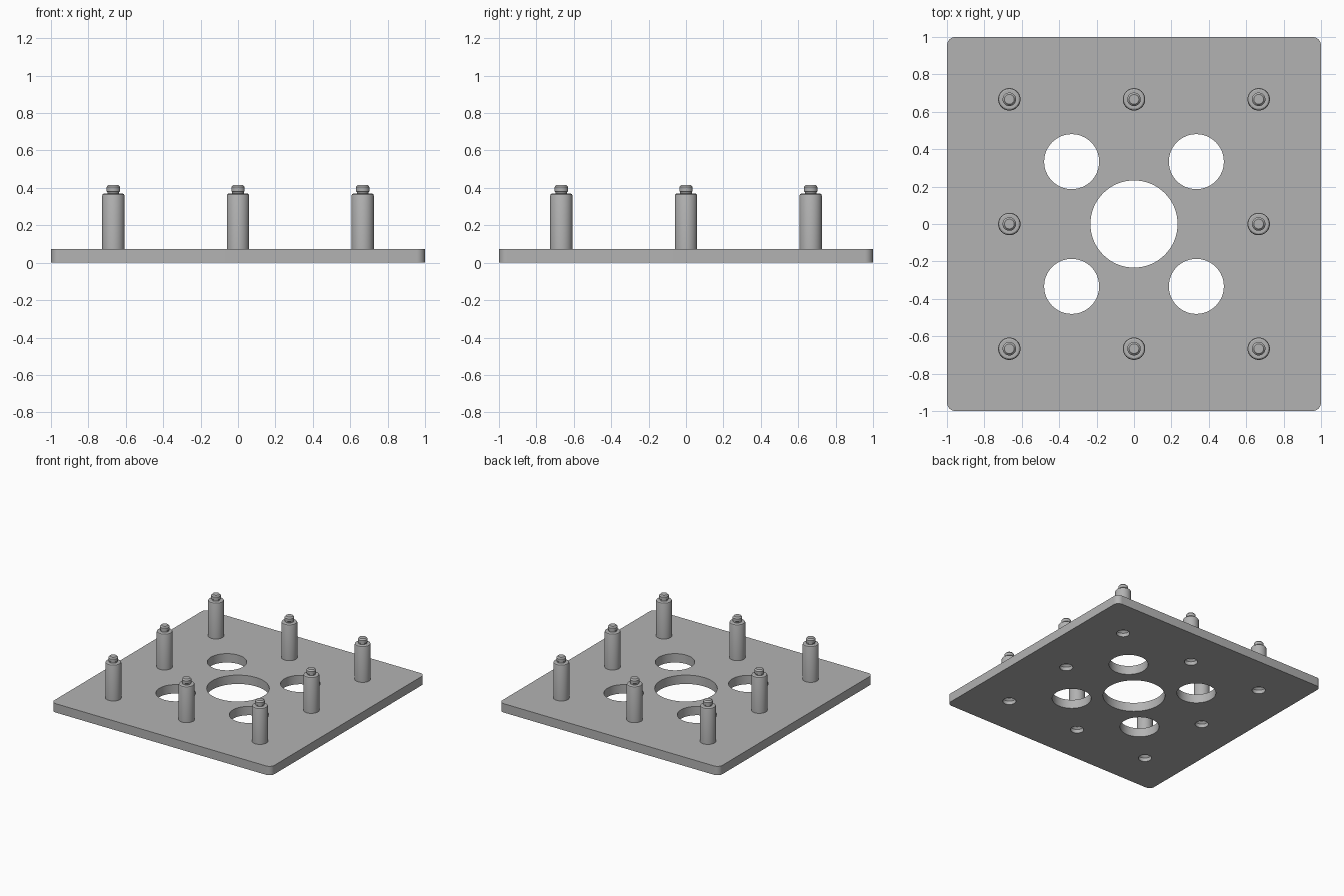
import bpy, bmesh, math

cube = bpy.data.objects.get("Cube")
if cube:
    bpy.data.objects.remove(cube)

steel = bpy.data.materials.new("grey_metal")
steel.use_nodes = True
grey = (0.45, 0.45, 0.45, 1)
steel.diffuse_color = grey
steel.node_tree.nodes["Principled BSDF"].inputs["Base Color"].default_value = grey

THICK = 0.073
PITCH = 2 / 3


def finish(bm, name, place=(0, 0, 0)):
    bmesh.ops.recalc_face_normals(bm, faces=bm.faces)
    mesh = bpy.data.meshes.new(name)
    bm.to_mesh(mesh)
    bm.free()
    mesh.materials.append(steel)
    ob = bpy.data.objects.new(name, mesh)
    ob.location = place
    bpy.context.collection.objects.link(ob)
    return ob


def smooth(ob):
    bpy.ops.object.select_all(action='DESELECT')
    ob.select_set(True)
    bpy.context.view_layer.objects.active = ob
    bpy.ops.object.shade_smooth_by_angle(angle=math.radians(25))


def lathe(name, profile, place, steps=32):
    """Spin a closed (radius, height) profile around z."""
    bm = bmesh.new()
    verts = [bm.verts.new((r, 0, z)) for r, z in profile]
    edges = [bm.edges.new(p) for p in zip(verts, verts[1:])]
    bmesh.ops.spin(bm, geom=verts + edges, axis=(0, 0, 1), cent=(0, 0, 0),
                   angle=math.tau, steps=steps)
    bmesh.ops.remove_doubles(bm, verts=bm.verts, dist=1e-5)
    return finish(bm, name, place)


# Base plate with rounded corners
bm = bmesh.new()
bmesh.ops.create_cube(bm, size=1)
bmesh.ops.scale(bm, vec=(2, 2, THICK), verts=bm.verts)
corners = [e for e in bm.edges if abs(e.verts[0].co.z - e.verts[1].co.z) > 0.01]
bmesh.ops.bevel(bm, geom=corners, offset=0.045, segments=8, profile=0.5,
                affect='EDGES')
plate = finish(bm, "base_plate", (0, 0, THICK / 2))

# Through holes and post seats, cut from the plate
signs = (-1, 1)
posts = [(x * PITCH, y * PITCH) for x in (-1, 0, 1) for y in (-1, 0, 1) if x or y]
holes = [(0, 0, 0.233)]
holes += [(x * PITCH / 2, y * PITCH / 2, 0.147) for x in signs for y in signs]
holes += [(x, y, 0.05) for x, y in posts]
bm = bmesh.new()
for x, y, r in holes:
    made = bmesh.ops.create_cone(bm, cap_ends=True, segments=64, radius1=r,
                                 radius2=r, depth=0.4)
    bmesh.ops.translate(bm, vec=(x, y, 0), verts=made["verts"])
cutter = finish(bm, "hole_cutter")
cut = plate.modifiers.new("holes", 'BOOLEAN')
cut.operation = 'DIFFERENCE'
cut.solver = 'EXACT'
cut.object = cutter
bpy.context.view_layer.objects.active = plate
bpy.ops.object.modifier_apply(modifier=cut.name)
bpy.data.objects.remove(cutter)
smooth(plate)

# Standoff posts: body, chamfered shoulder, necked stud and hollow underside
profile = [(0, 0.06), (0.034, 0.06), (0.034, 0.045), (0.05, 0.03),
           (0.05, THICK), (0.06, THICK), (0.06, 0.358), (0.057, 0.366),
           (0.05, 0.37), (0.031, 0.37), (0.031, 0.378), (0.036, 0.382),
           (0.036, 0.405), (0.026, 0.416), (0, 0.416)]
for i, (x, y) in enumerate(posts, 1):
    smooth(lathe(f"standoff_post_{i}", profile, (x, y, 0)))
